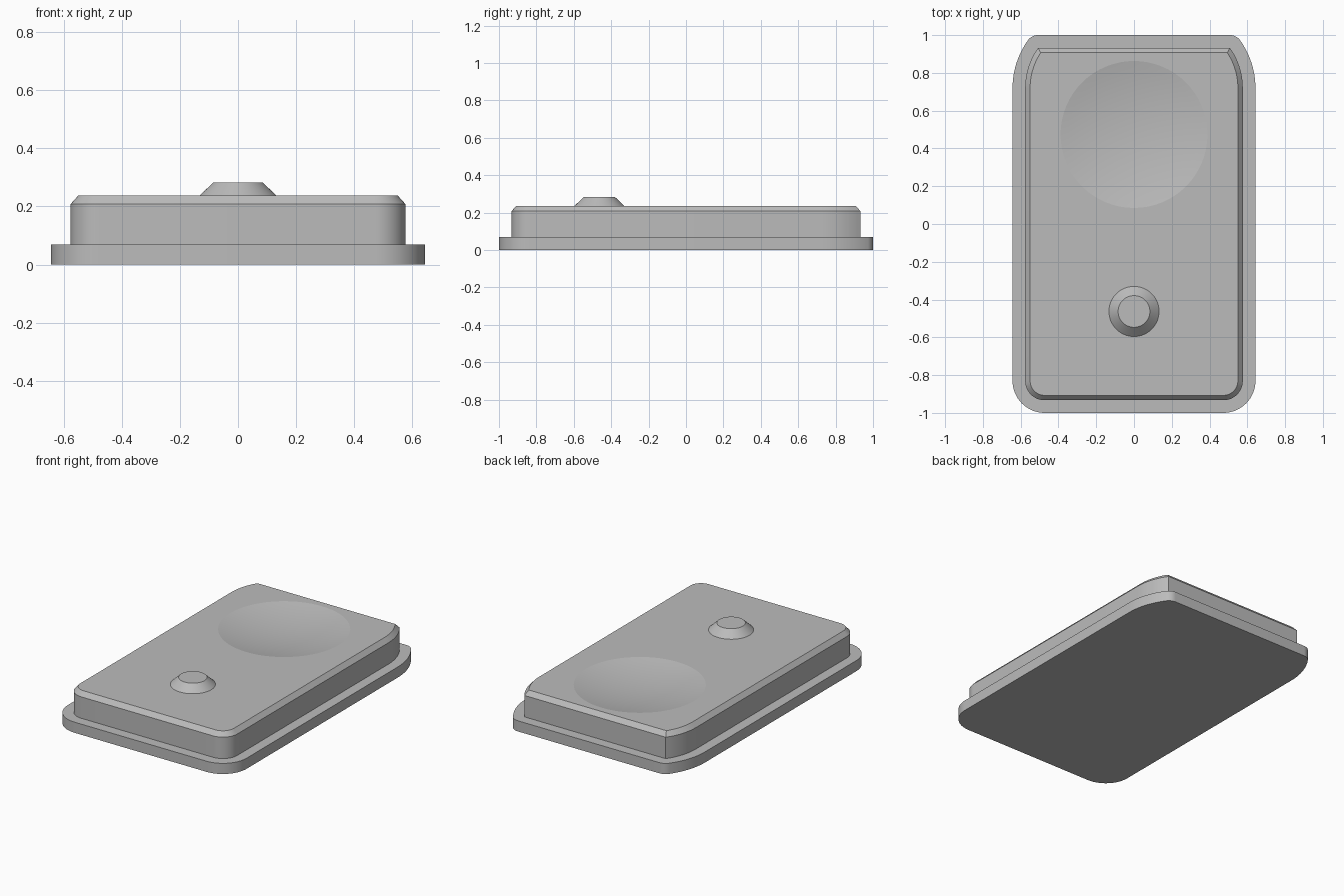
import bpy, bmesh, math
from math import cos, sin, pi

if "Cube" in bpy.data.objects:
    bpy.data.objects.remove(bpy.data.objects["Cube"])

grey = bpy.data.materials.new("plain grey")
grey.use_nodes = True
COLOUR = (0.5, 0.5, 0.5, 1)
grey.diffuse_color = COLOUR
grey.node_tree.nodes["Principled BSDF"].inputs["Base Color"].default_value = COLOUR


def arc(cx, cy, r, a0, a1, n):
    return [(cx + r * cos(a0 + (a1 - a0) * i / n), cy + r * sin(a0 + (a1 - a0) * i / n))
            for i in range(n + 1)]


def outline(d):
    """Plate outline inset by d: round front corners, long curves into tight back corners."""
    hw, big, small = 0.643 - d, 0.433 - d, max(0.065 - d, 0)
    cy = 1 - d - small
    dx = math.sqrt((big - small) ** 2 - (cy - 0.72) ** 2)
    a = math.atan2(cy - 0.72, dx)
    rf = 0.17 - d
    half = arc(hw - rf, -1 + d + rf, rf, -pi / 2, 0, 16)
    half += arc(0.21, 0.72, big, 0, a, 10)
    if small > 0:
        half += arc(0.21 + dx, cy, small, a, pi / 2, 10)[1:]
    return half + [(-x, y) for x, y in reversed(half)]


def ring(bm, pts, z):
    return [bm.verts.new((x, y, z)) for x, y in pts]


def skin(bm, low, high):
    n = len(low)
    for i in range(n):
        j = (i + 1) % n
        bm.faces.new((low[i], low[j], high[j], high[i]))


def finish(bm, name):
    bmesh.ops.recalc_face_normals(bm, faces=bm.faces)
    mesh = bpy.data.meshes.new(name)
    bm.to_mesh(mesh)
    bm.free()
    mesh.materials.append(grey)
    obj = bpy.data.objects.new(name, mesh)
    bpy.context.collection.objects.link(obj)
    bpy.ops.object.select_all(action='DESELECT')
    obj.select_set(True)
    bpy.context.view_layer.objects.active = obj
    bpy.ops.object.shade_smooth_by_angle(angle=math.radians(10))
    return obj


BASE_TOP, WALL_TOP, TOP = 0.069, 0.208, 0.237

# Base flange
bm = bmesh.new()
low, high = ring(bm, outline(0), 0), ring(bm, outline(0), BASE_TOP)
skin(bm, low, high)
bm.faces.new(low)
bm.faces.new(high)
finish(bm, "base_flange")

# Raised body: wall, chamfer, and flat top with a shallow round dish
bm = bmesh.new()
rings = [ring(bm, outline(d), z)
         for d, z in ((0.067, BASE_TOP), (0.067, WALL_TOP), (0.093, TOP))]
for a, b in zip(rings, rings[1:]):
    skin(bm, a, b)
bm.faces.new(rings[0])

DISH_Y, DISH_R, DEPTH, STEPS = 0.474, 0.389, 0.04, 10
sphere = (DISH_R ** 2 + DEPTH ** 2) / (2 * DEPTH)
dish = []
for k in range(STEPS):
    r = DISH_R * (1 - k / STEPS)
    z = TOP - DEPTH + sphere - math.sqrt(sphere ** 2 - r ** 2)
    dish.append(ring(bm, arc(0, DISH_Y, r, 0, 2 * pi, 64)[:-1], z))
for a, b in zip(dish, dish[1:]):
    skin(bm, a, b)
centre = bm.verts.new((0, DISH_Y, TOP - DEPTH))
for i in range(64):
    bm.faces.new((dish[-1][i], dish[-1][(i + 1) % 64], centre))
rim = [bm.edges.get((loop[i - 1], loop[i])) for loop in (rings[-1], dish[0])
       for i in range(len(loop))]
bmesh.ops.triangle_fill(bm, edges=rim, use_beauty=True, normal=(0, 0, 1))
finish(bm, "body_with_dish")

# Button: truncated cone, sunk slightly into the top
bm = bmesh.new()
low = ring(bm, arc(0, -0.463, 0.138, 0, 2 * pi, 64)[:-1], TOP - 0.005)
high = ring(bm, arc(0, -0.463, 0.084, 0, 2 * pi, 64)[:-1], 0.283)
skin(bm, low, high)
bm.faces.new(low)
bm.faces.new(high)
finish(bm, "button")
